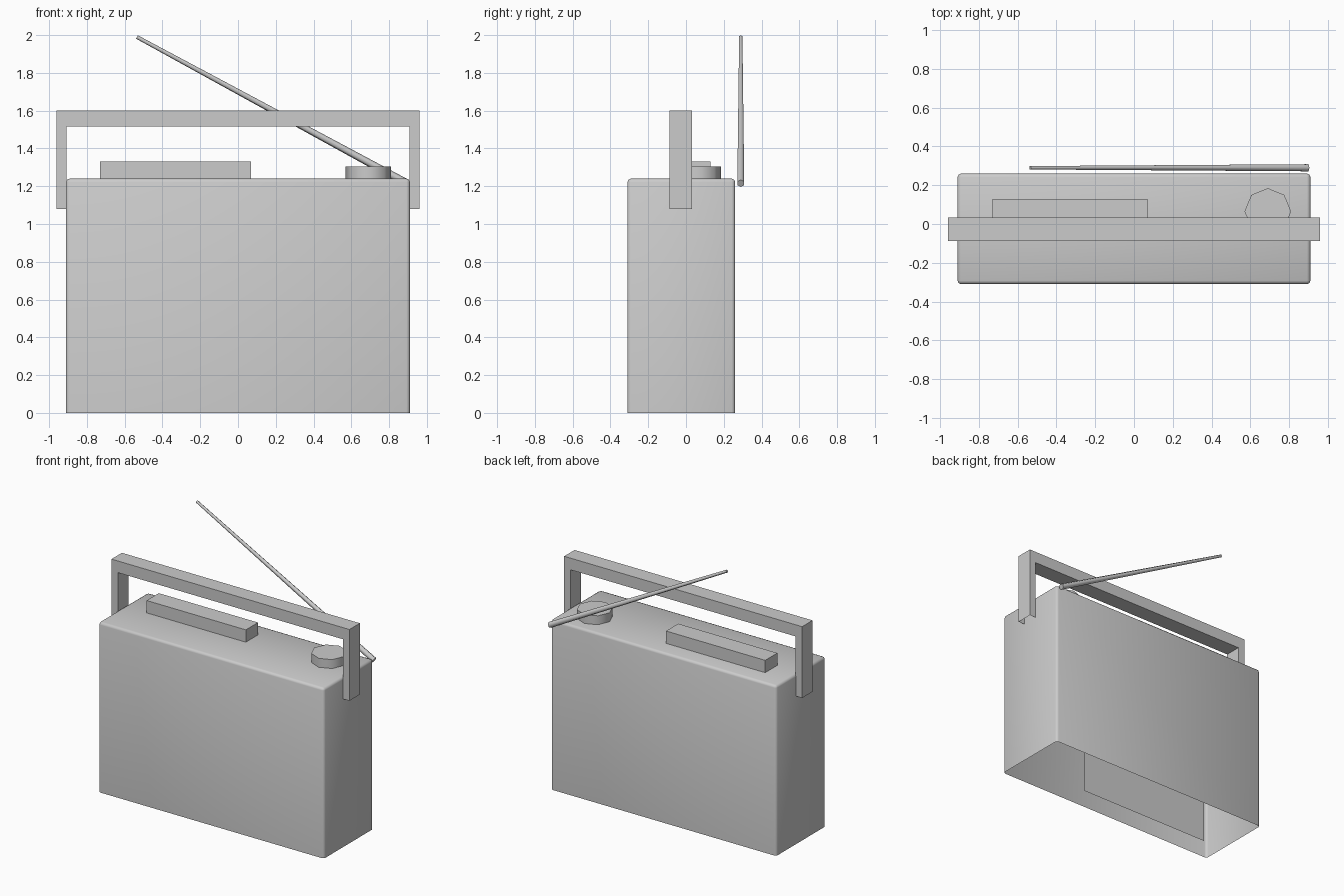
import bpy, bmesh, math
from mathutils import Vector

if "Cube" in bpy.data.objects:
    bpy.data.objects.remove(bpy.data.objects["Cube"], do_unlink=True)

grey = bpy.data.materials.new("plain grey")
grey.use_nodes = True
grey.diffuse_color = (0.6, 0.6, 0.6, 1)
grey.node_tree.nodes["Principled BSDF"].inputs["Base Color"].default_value = (0.6, 0.6, 0.6, 1)


def finish(name, bm, angle=80):
    """Turn a bmesh into a smooth shaded object."""
    bmesh.ops.recalc_face_normals(bm, faces=bm.faces)
    mesh = bpy.data.meshes.new(name)
    bm.to_mesh(mesh)
    bm.free()
    mesh.materials.append(grey)
    obj = bpy.data.objects.new(name, mesh)
    bpy.context.collection.objects.link(obj)
    bpy.ops.object.select_all(action="DESELECT")
    obj.select_set(True)
    bpy.context.view_layer.objects.active = obj
    bpy.ops.object.shade_smooth_by_angle(angle=math.radians(angle))
    return obj


def box(low, high):
    bm = bmesh.new()
    bmesh.ops.create_cube(bm, size=1)
    for v in bm.verts:
        v.co = Vector([(h if c > 0 else l) for c, l, h in zip(v.co, low, high)])
    return bm


def cone(start, end, r1, r2, sides):
    bm = bmesh.new()
    start, end = Vector(start), Vector(end)
    axis = end - start
    bmesh.ops.create_cone(bm, cap_ends=True, segments=sides, radius1=r1, radius2=r2, depth=axis.length)
    turn = axis.to_track_quat("Z", "Y")
    for v in bm.verts:
        v.co = turn @ v.co + (start + end) / 2
    return bm


# Case: rounded shell, open underneath
bm = box((-0.91, -0.31, 0), (0.91, 0.26, 1.24))
edges = [e for e in bm.edges if max(v.co.z for v in e.verts) > 0.1]
bmesh.ops.bevel(bm, geom=edges, offset=0.018, segments=2, profile=0.5, affect="EDGES")
base = [f for f in bm.faces if all(v.co.z < 0.001 for v in f.verts)]
bmesh.ops.delete(bm, geom=base, context="FACES_ONLY")
finish("case", bm)

# Speaker panel just behind the front wall
bm = bmesh.new()
bm.faces.new([bm.verts.new((x, -0.3, z)) for x, z in
              ((-0.88, 0.12), (0.19, 0.12), (0.19, 1.12), (-0.88, 1.12))])
finish("speaker_panel", bm)

# Handle: arch outline extruded in depth, open at the feet
outline = [(-0.96, 1.08), (-0.96, 1.6), (0.96, 1.6), (0.96, 1.08),
           (0.908, 1.08), (0.908, 1.515), (-0.908, 1.515), (-0.908, 1.08)]
bm = bmesh.new()
arch = bm.faces.new([bm.verts.new((x, -0.087, z)) for x, z in outline])
pulled = bmesh.ops.extrude_face_region(bm, geom=[arch])["geom"]
bmesh.ops.translate(bm, vec=(0, 0.12, 0), verts=[g for g in pulled if isinstance(g, bmesh.types.BMVert)])
bmesh.ops.recalc_face_normals(bm, faces=bm.faces)
feet = [f for f in bm.faces if all(v.co.z < 1.09 for v in f.verts)]
bmesh.ops.delete(bm, geom=feet, context="FACES_ONLY")
finish("handle", bm)

# Controls on the lid
finish("tuning_bar", box((-0.73, -0.01, 1.23), (0.07, 0.13, 1.33)))
finish("knob", cone((0.69, 0.065, 1.23), (0.69, 0.065, 1.305), 0.12, 0.12, 8))

# Tapered aerial behind the case
finish("aerial", cone((0.895, 0.29, 1.215), (-0.535, 0.29, 1.99), 0.021, 0.01, 6))
